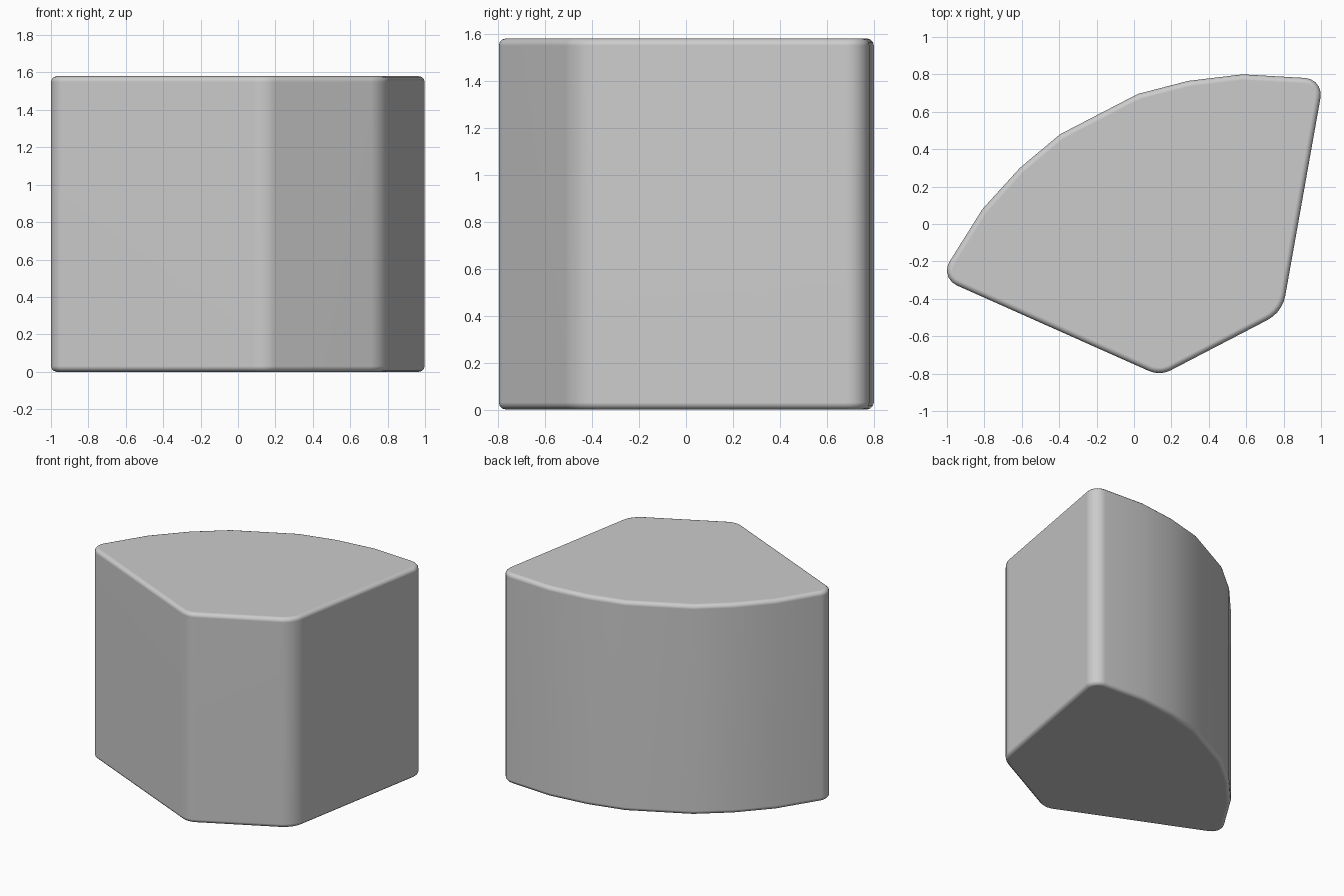
import bpy, bmesh
from math import pi, sin, tan, cos
from mathutils import Vector

if "Cube" in bpy.data.objects:
    bpy.data.objects.remove(bpy.data.objects["Cube"])

HEIGHT = 1.58
EDGE = 0.03

# Outline corners: x, y, rounding distance (0 = leave as facet of the arc)
outline = [(-1.04, -0.287, 0.1), (0.139, -0.812, 0.065), (0.793, -0.472, 0.09),
           (1.015, 0.775, 0.1), (0.58, 0.80, 0), (0.29, 0.765, 0), (0.02, 0.695, 0),
           (-0.395, 0.48, 0), (-0.61, 0.30, 0), (-0.81, 0.08, 0)]


def rounded(points, steps=5):
    """Replace each corner that has a rounding distance by a circular arc."""
    result = []
    for i, (x, y, d) in enumerate(points):
        p = Vector((x, y))
        if d == 0:
            result.append(p)
            continue
        u = (Vector(points[i - 1][:2]) - p).normalized()
        v = (Vector(points[(i + 1) % len(points)][:2]) - p).normalized()
        half = u.angle(v) / 2
        radius = d * tan(half)
        centre = p + (u + v).normalized() * (d / cos(half))
        a, b = p + u * d - centre, p + v * d - centre
        sweep = pi - 2 * half
        for k in range(steps + 1):
            t = k / steps
            result.append(centre + (a * sin((1 - t) * sweep) + b * sin(t * sweep)) / sin(sweep))
    return result


# Wedge block: extruded outline
bm = bmesh.new()
base = bm.faces.new([bm.verts.new((p.x, p.y, 0)) for p in rounded(outline)])
top = bmesh.ops.extrude_face_region(bm, geom=[base], use_keep_orig=True)
bmesh.ops.translate(bm, vec=(0, 0, HEIGHT),
                    verts=[g for g in top["geom"] if isinstance(g, bmesh.types.BMVert)])
bmesh.ops.recalc_face_normals(bm, faces=bm.faces[:])

# Soft rims around the top and bottom
rims = [e for e in bm.edges if abs(e.verts[0].co.z - e.verts[1].co.z) < 1e-4]
bmesh.ops.bevel(bm, geom=rims, offset=EDGE, segments=3, profile=0.5, affect='EDGES')

mesh = bpy.data.meshes.new("wedge_block")
bm.to_mesh(mesh)
bm.free()
block = bpy.data.objects.new("wedge_block", mesh)
bpy.context.collection.objects.link(block)
bpy.context.view_layer.objects.active = block
block.select_set(True)
bpy.ops.object.shade_smooth_by_angle(angle=pi / 5)

# Keep the large flat faces flat under smooth shading
normals = block.modifiers.new("weighted_normals", 'WEIGHTED_NORMAL')
normals.keep_sharp = True
